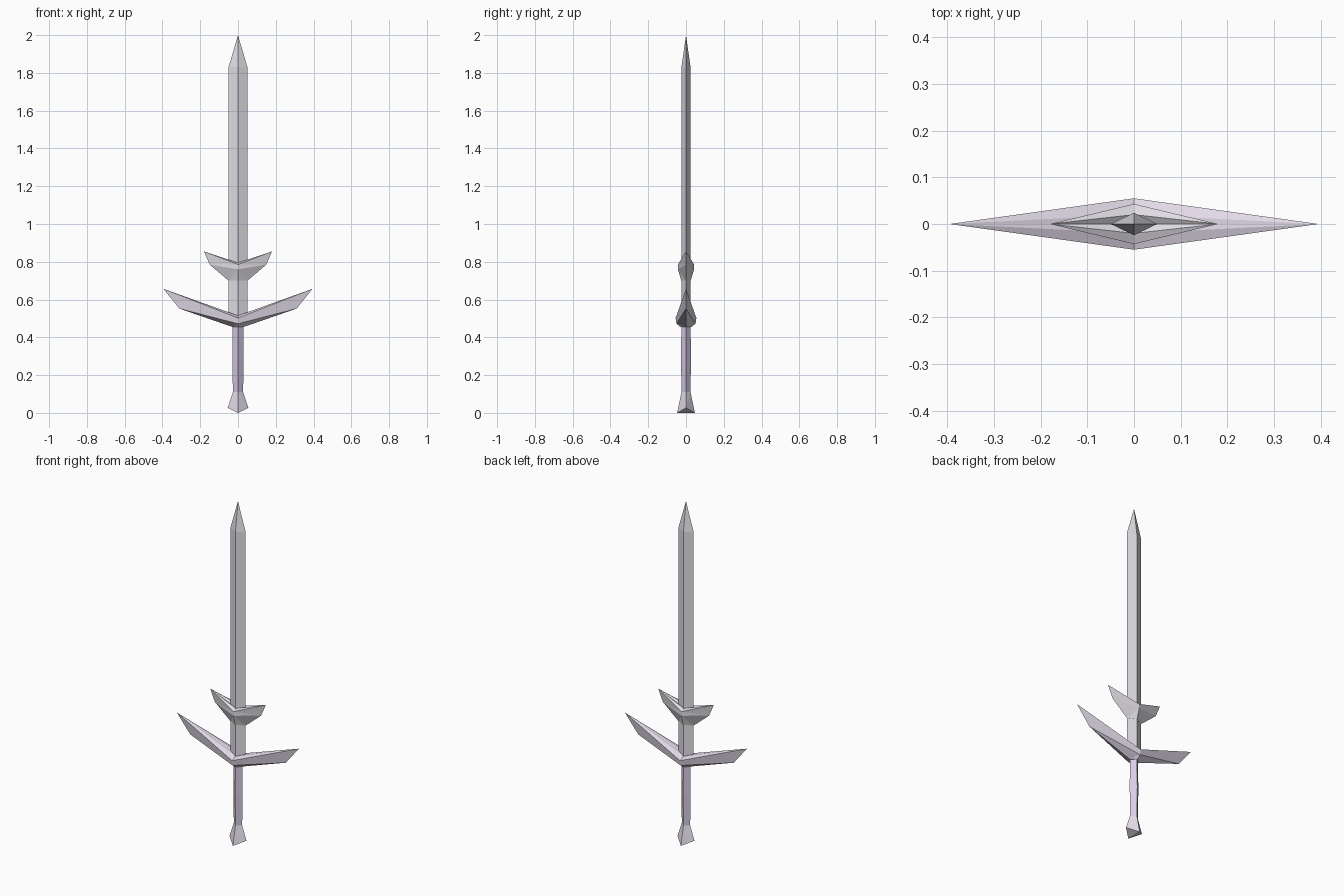
import bpy, bmesh

if "Cube" in bpy.data.objects:
    bpy.data.objects.remove(bpy.data.objects["Cube"])


def material(name, color):
    m = bpy.data.materials.new(name)
    m.diffuse_color = (*color, 1)
    m.use_nodes = True
    m.node_tree.nodes["Principled BSDF"].inputs["Base Color"].default_value = m.diffuse_color
    return m


STEEL = material("steel", (0.74, 0.72, 0.77))
GUARD = material("guard_metal", (0.78, 0.72, 0.83))
GRIP = material("grip_wrap", (0.71, 0.62, 0.82))


def diamond_loft(name, rings, mat, bottom, top):
    """Loft diamond rings (half_x, half_y, z at sides, z at front/back),
    closing each end with a fan to a centre point at height bottom / top."""
    bm = bmesh.new()
    loops = []
    for a, b, zs, zf in rings:
        pts = [(a, 0, zs), (0, b, zf), (-a, 0, zs), (0, -b, zf)]
        loops.append([bm.verts.new(p) for p in pts])
    for lo, hi in zip(loops, loops[1:]):
        for i in range(4):
            j = (i + 1) % 4
            # split along the diagonal that starts at the side tip
            if i % 2 == 0:
                bm.faces.new((lo[i], lo[j], hi[j]))
                bm.faces.new((lo[i], hi[j], hi[i]))
            else:
                bm.faces.new((lo[i], lo[j], hi[i]))
                bm.faces.new((lo[j], hi[j], hi[i]))
    for loop, z in ((loops[0], bottom), (loops[-1], top)):
        c = bm.verts.new((0, 0, z))
        for i in range(4):
            bm.faces.new((loop[i], loop[(i + 1) % 4], c))
    bmesh.ops.recalc_face_normals(bm, faces=bm.faces)
    # merge flat triangle pairs back into quads
    bmesh.ops.dissolve_limit(bm, angle_limit=0.01, verts=bm.verts, edges=bm.edges)
    me = bpy.data.meshes.new(name)
    bm.to_mesh(me)
    bm.free()
    me.materials.append(mat)
    ob = bpy.data.objects.new(name, me)
    bpy.context.collection.objects.link(ob)
    return ob


# Blade with a straight shank and pointed tip
diamond_loft("blade", [(0.05, 0.024, 0.48, 0.48),
                       (0.05, 0.024, 1.83, 1.83)], STEEL, 0.48, 2.0)

# Small winged guard on the blade
diamond_loft("upper_guard", [(0.05, 0.025, 0.70, 0.70),
                             (0.15, 0.043, 0.785, 0.76),
                             (0.18, 0.043, 0.855, 0.785),
                             (0.045, 0.02, 0.80, 0.795)], STEEL, 0.70, 0.795)

# Large swept cross guard
diamond_loft("cross_guard", [(0.03, 0.03, 0.455, 0.455),
                             (0.31, 0.05, 0.552, 0.472),
                             (0.395, 0.055, 0.657, 0.502),
                             (0.045, 0.02, 0.53, 0.515)], GUARD, 0.455, 0.515)

# Grip, slightly swollen in the middle
diamond_loft("grip", [(0.027, 0.023, 0.11, 0.11),
                      (0.03, 0.027, 0.285, 0.285),
                      (0.028, 0.024, 0.46, 0.46)], GRIP, 0.11, 0.46)

# Flared pommel with a ridge along the bottom
diamond_loft("pommel", [(0.055, 0.047, 0.027, 0.0),
                        (0.027, 0.024, 0.11, 0.11)], GUARD, 0.0, 0.11)
